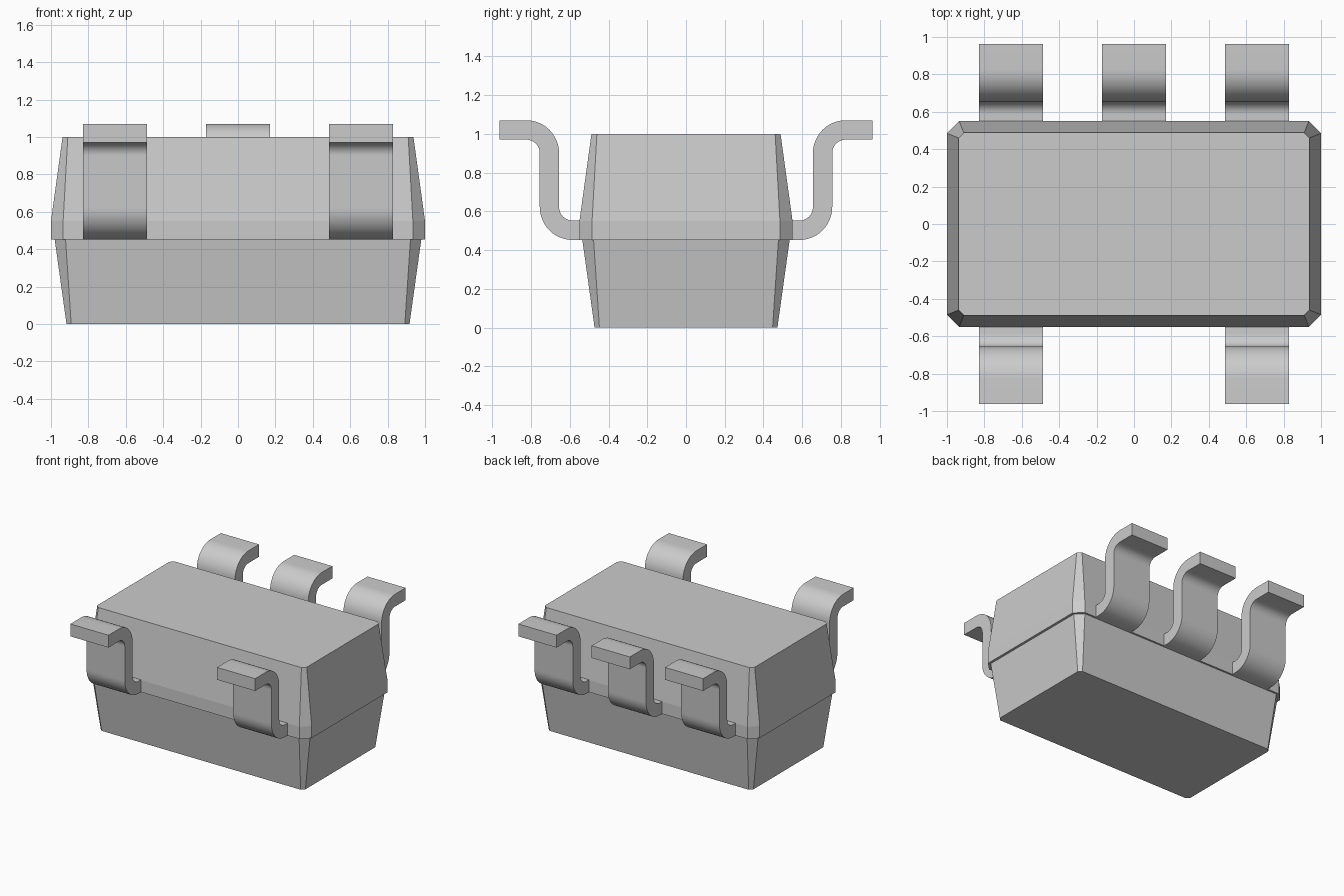
import bpy, bmesh, math

cube = bpy.data.objects.get("Cube")
if cube:
    bpy.data.objects.remove(cube, do_unlink=True)

grey = bpy.data.materials.new("plain grey")
grey.use_nodes = True
grey.diffuse_color = (0.6, 0.6, 0.6, 1)
grey.node_tree.nodes["Principled BSDF"].inputs["Base Color"].default_value = (0.6, 0.6, 0.6, 1)


def loft(name, rings, smooth=False):
    """Skin a list of matching closed point rings and cap both ends."""
    bm = bmesh.new()
    loops = [[bm.verts.new(p) for p in ring] for ring in rings]
    n = len(loops[0])
    for a, b in zip(loops, loops[1:]):
        for i in range(n):
            j = (i + 1) % n
            bm.faces.new((a[i], a[j], b[j], b[i]))
    bm.faces.new(loops[0])
    bm.faces.new(loops[-1])
    bmesh.ops.recalc_face_normals(bm, faces=bm.faces)
    mesh = bpy.data.meshes.new(name)
    bm.to_mesh(mesh)
    bm.free()
    mesh.materials.append(grey)
    obj = bpy.data.objects.new(name, mesh)
    bpy.context.collection.objects.link(obj)
    if smooth:
        bpy.ops.object.select_all(action="DESELECT")
        obj.select_set(True)
        bpy.context.view_layer.objects.active = obj
        bpy.ops.object.shade_smooth_by_angle(angle=math.radians(30))
    return obj


def octagon(hx, hy, c, z):
    """Rectangle with its corners cut by c."""
    return [(hx, hy - c, z), (hx - c, hy, z), (c - hx, hy, z), (-hx, hy - c, z),
            (-hx, c - hy, z), (c - hx, -hy, z), (hx - c, -hy, z), (hx, c - hy, z)]


# Moulded body in two tapered halves with a small step between them
loft("body_upper", [octagon(1.0, 0.55, 0.065, 0.452),
                    octagon(1.0, 0.55, 0.065, 0.55),
                    octagon(0.938, 0.488, 0.028, 1.0)])
loft("body_lower", [octagon(0.917, 0.472, 0.025, 0.0),
                    octagon(0.98, 0.535, 0.058, 0.452)])


# S-shaped lead strip, bent twice
INNER, OUTER, STEPS = 0.07, 0.17, 12
LOW, HIGH = (0.585, 0.622), (0.825, 0.9)


def arc(centre, radius, start, end):
    return [(centre[0] + radius * math.cos(t), centre[1] + radius * math.sin(t))
            for t in (math.radians(start + (end - start) * i / STEPS)
                      for i in range(STEPS + 1))]


under = [(0.5, 0.452)] + arc(LOW, OUTER, -90, 0) + arc(HIGH, INNER, 180, 90) + [(0.963, 0.97)]
over = [(0.5, 0.552)] + arc(LOW, INNER, -90, 0) + arc(HIGH, OUTER, 180, 90) + [(0.963, 1.07)]


def lead(name, x, side):
    half = 0.171
    rings = [[(x - half, side * u[0], u[1]), (x + half, side * u[0], u[1]),
              (x + half, side * o[0], o[1]), (x - half, side * o[0], o[1])]
             for u, o in zip(under, over)]
    loft(name, rings, smooth=True)


for label, x in (("right", -0.657), ("middle", 0.0), ("left", 0.657)):
    lead("back_lead_" + label, x, 1)
    if x:
        lead("front_lead_" + label, x, -1)
